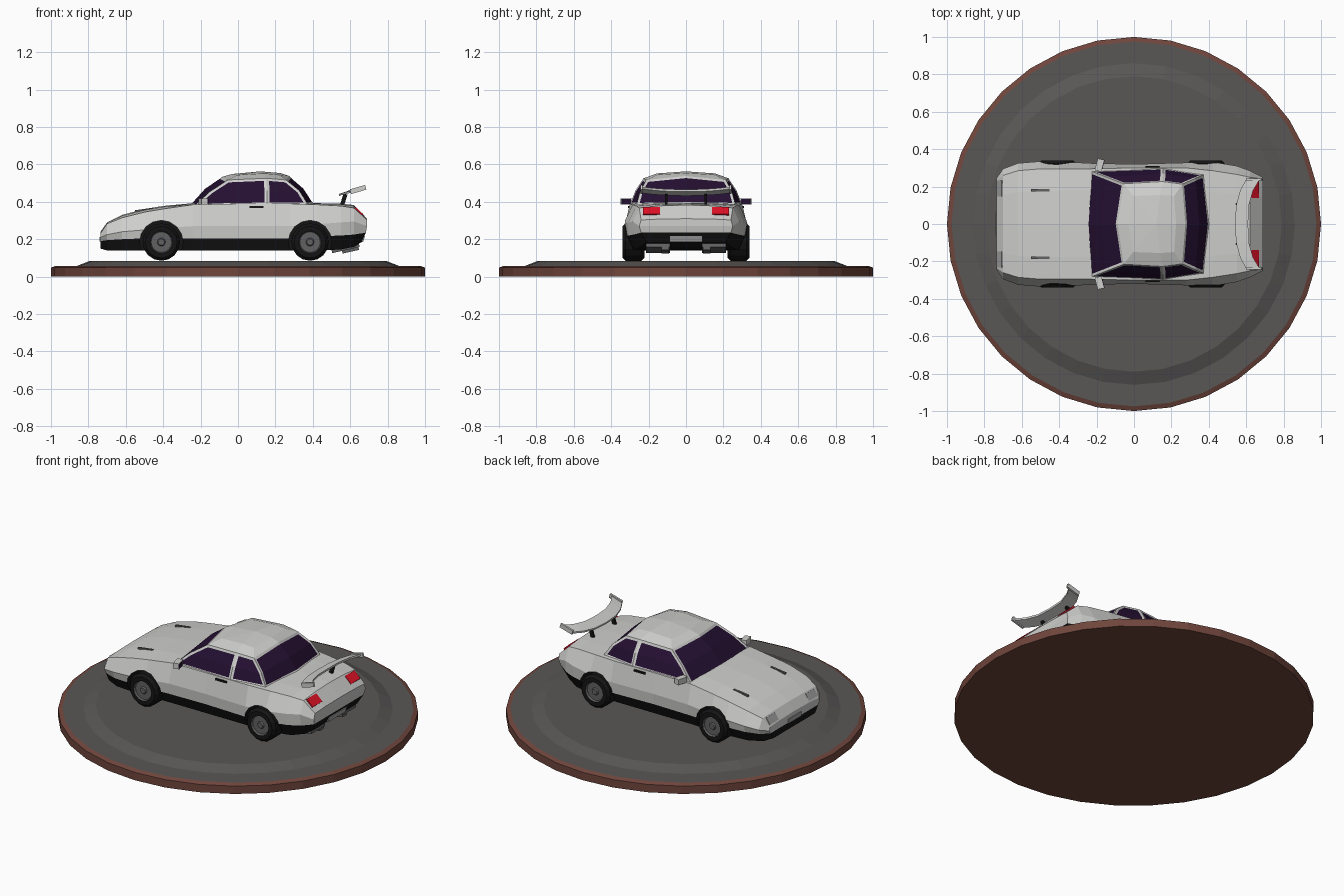
import bpy, bmesh, math
from mathutils import Matrix, Vector

if "Cube" in bpy.data.objects:
    bpy.data.objects.remove(bpy.data.objects["Cube"])


def mat(name, r, g, b):
    m = bpy.data.materials.new(name)
    m.diffuse_color = (r, g, b, 1)
    m.use_nodes = True
    m.node_tree.nodes["Principled BSDF"].inputs["Base Color"].default_value = m.diffuse_color
    return m


WHITE = mat("body_white", .62, .62, .61)
GLASS = mat("dark_purple_glass", .018, .005, .032)
BLACK = mat("trim_black", .007, .007, .007)
RED = mat("light_red", .75, .006, .02)
GREY = mat("stand_grey", .1, .095, .092)
BROWN = mat("stand_brown", .16, .06, .045)
HUB = mat("hub_grey", .12, .12, .12)
PALE = mat("lens_grey", .38, .38, .38)


def build(name, verts, faces, mats, idx=None):
    bm = bmesh.new()
    vs = [bm.verts.new(v) for v in verts]
    for k, f in enumerate(faces):
        face = bm.faces.new([vs[i] for i in f])
        face.material_index = idx[k] if idx else 0
    bmesh.ops.remove_doubles(bm, verts=bm.verts, dist=1e-5)
    bmesh.ops.recalc_face_normals(bm, faces=bm.faces)
    return finish(name, bm, mats)


def finish(name, bm, mats):
    me = bpy.data.meshes.new(name)
    bm.to_mesh(me)
    bm.free()
    for m in mats:
        me.materials.append(m)
    ob = bpy.data.objects.new(name, me)
    bpy.context.collection.objects.link(ob)
    return ob


def lathe(name, prof, n, mats, idx):
    verts = [(r * math.sin(2 * math.pi * k / n), r * math.cos(2 * math.pi * k / n), h)
             for k in range(n) for r, h in prof]
    p = len(prof)
    faces, mi = [], []
    for k in range(n):
        a, b = k * p, ((k + 1) % n) * p
        for i in range(p - 1):
            q = [a + i, a + i + 1, b + i + 1, b + i]
            if prof[i][0] == 0:
                q = [a, a + 1, b + 1]
            elif prof[i + 1][0] == 0:
                q = [a + i, a + i + 1, b + i]
            faces.append(q)
            mi.append(idx[i])
    # merge the pole points before the faces are made
    first = {}
    remap = [first.setdefault(tuple(round(c, 6) + 0.0 for c in v), i) for i, v in enumerate(verts)]
    return build(name, verts, [[remap[i] for i in f] for f in faces], mats, mi)


def box(name, c, s, m, pitch=0, yaw=0):
    bm = bmesh.new()
    bmesh.ops.create_cube(bm, size=1)
    M = (Matrix.Translation(c) @ Matrix.Rotation(yaw, 4, 'Z') @ Matrix.Rotation(pitch, 4, 'Y')
         @ Matrix.Diagonal((*s, 1)))
    bmesh.ops.transform(bm, matrix=M, verts=bm.verts)
    return finish(name, bm, [m])


def pair(name, c, s, m, pitch=0, yaw=0):
    for side, tag in ((1, "left"), (-1, "right")):
        box(f"{name}_{tag}", (c[0], c[1] * side, c[2]), s, m, pitch, yaw * side)


# display stand
lathe("round_stand", [(0, 0), (1, 0), (1, .048), (.975, .058), (.86, .058), (.79, .085), (0, .085)],
      32, [BROWN, GREY], [0, 0, 0, 1, 1, 1])

# lower body: x, bottom z/y, sill z/y, widest z/y, shoulder z/y, centre z
stations = [
    (-.735, .15, .20, .19, .23, .21, .245, .23, .235, .24),
    (-.70, .14, .25, .195, .28, .225, .295, .283, .26, .29),
    (-.62, .14, .29, .20, .315, .24, .325, .315, .285, .33),
    (-.50, .14, .30, .205, .33, .25, .335, .345, .295, .362),
    (-.40, .14, .30, .205, .33, .26, .335, .362, .295, .378),
    (-.24, .14, .295, .205, .32, .27, .325, .385, .295, .393),
    (.00, .14, .295, .205, .315, .27, .32, .39, .30, .40),
    (.28, .14, .295, .205, .325, .27, .328, .39, .30, .40),
    (.42, .14, .295, .215, .33, .28, .332, .385, .285, .393),
    (.55, .145, .27, .22, .305, .29, .31, .378, .265, .39),
    (.62, .16, .24, .225, .28, .295, .285, .367, .25, .383),
    (.69, .185, .21, .235, .24, .27, .25, .303, .24, .31)]
verts, faces, idx = [], [], []
for s, (x, zb, yb, zs, ys, zw, yw, zh, yh, zc) in enumerate(stations):
    half = [(0, zb), (yb, zb), (ys, zs), (yw, zw), (yh, zh), (yh * .6, zc - .3 * (zc - zh)), (0, zc)]
    ring = half + [(-y, z) for y, z in half[5:0:-1]]
    for y, z in ring:
        tuck = max(0, .25 - z) * .45 if s == len(stations) - 1 else 0
        verts.append((x - tuck, y, z))
for s in range(len(stations) - 1):
    for i in range(12):
        j = (i + 1) % 12
        faces.append((s * 12 + i, s * 12 + j, s * 12 + 12 + j, s * 12 + 12 + i))
        idx.append(1 if i in (0, 1, 10, 11) else 0)
for o in (0, (len(stations) - 1) * 12):
    for f in ((0, 1, 2, 10, 11), (2, 3, 9, 10), (3, 4, 8, 9), (4, 5, 6, 7, 8)):
        faces.append([o + i for i in f])
        idx.append(1 if f[0] == 0 else 0)
body = build("car_body", verts, faces, [WHITE, BLACK], idx)

# wheels and the arches cut for them
for wx, end in ((-.41, "front"), (.385, "rear")):
    for side, tag in ((1, "left"), (-1, "right")):
        turn = Matrix.Rotation(-side * math.pi / 2, 4, 'X')
        cut = lathe("arch_cutter", [(0, -.1), (.116, -.1), (.116, .1), (0, .1)], 16, [BLACK], [0] * 3)
        cut.data.transform(Matrix.Translation((wx, side * .305, .185)) @ turn)
        cut.hide_render = True
        mod = body.modifiers.new("arch", 'BOOLEAN')
        mod.operation, mod.solver, mod.object = 'DIFFERENCE', 'EXACT', cut
        mod.material_mode = 'TRANSFER'
        bpy.context.view_layer.objects.active = body
        bpy.ops.object.modifier_apply(modifier=mod.name)
        bpy.data.objects.remove(cut)
        wheel = lathe(f"{end}_wheel_{tag}",
                      [(0, -.06), (.085, -.06), (.1, -.045), (.1, .04), (.085, .057), (.06, .057),
                       (.055, .045), (.022, .045), (.017, .053), (0, .053)],
                      16, [BLACK, HUB], [0, 0, 0, 0, 0, 1, 1, 1, 1])
        wheel.data.transform(Matrix.Translation((wx, side * .283, .185)) @ turn)

# cabin: rings from belt line to roof, each from front centre to rear centre
levels = [
    [(-.255, 0, .388), (-.235, .285, .378), (.155, .30, .385), (.375, .265, .384), (.405, 0, .39)],
    [(-.178, 0, .472), (-.15, .252, .455), (.155, .27, .46), (.328, .244, .46), (.352, 0, .472)],
    [(-.088, 0, .533), (-.055, .215, .517), (.152, .227, .526), (.258, .213, .517), (.275, 0, .538)],
    [(-.03, 0, .549), (-.005, .15, .543), (.14, .155, .552), (.215, .15, .545), (.225, 0, .554)]]
bm = bmesh.new()
rings = [[bm.verts.new(p) for p in h + [(x, -y, z) for x, y, z in h[3:0:-1]]] for h in levels]
panel = {}
for l in range(3):
    for j in range(8):
        k = (j + 1) % 8
        panel[l, j] = bm.faces.new((rings[l][j], rings[l][k], rings[l + 1][k], rings[l + 1][j]))
top = bm.verts.new((.12, 0, .563))
for j in range(8):
    bm.faces.new((rings[3][j], rings[3][(j + 1) % 8], top))
bmesh.ops.recalc_face_normals(bm, faces=bm.faces)
if top.link_faces[0].normal.z < 0:
    bmesh.ops.reverse_faces(bm, faces=bm.faces)
# windows: windscreen, door glass, quarter glass, rear screen
for cols in ((0, 7), (1,), (6,), (2,), (5,), (3, 4)):
    fs = [panel[l, j] for l in (0, 1) for j in cols]
    bmesh.ops.inset_region(bm, faces=fs, thickness=.014, depth=-.003, use_boundary=True, use_even_offset=True)
    for f in fs:
        f.material_index = 1
finish("cabin", bm, [WHITE, GLASS])

# rear wing: curved blade with upswept tips
blade = [(0, .54, .61, .432), (.1, .546, .614, .434), (.18, .568, .637, .44), (.235, .598, .67, .447)]
blade = [(-y, a, b, z) for y, a, b, z in blade[:0:-1]] + blade
verts, faces = [], []
for y, a, b, z in blade:
    verts += [(a, y, z), (b, y, z + .022), (b, y, z + .034), (a, y, z + .01)]
for s in range(len(blade) - 1):
    faces += [(s * 4 + i, s * 4 + (i + 1) % 4, s * 4 + 4 + (i + 1) % 4, s * 4 + 4 + i) for i in range(4)]
faces += [(0, 1, 2, 3), tuple(len(verts) - 4 + i for i in range(4))]
build("rear_wing", verts, faces, [WHITE])
pair("wing_end_plate", (.642, .238, .466), (.085, .012, .026), WHITE, -.28)
pair("wing_support", (.565, .105, .41), (.022, .012, .065), BLACK, .3)

# lights, number plates, rear underside
pair("tail_light", (.646, .185, .35), (.056, .092, .009), RED, math.radians(43))
pair("head_light", (-.716, .19, .259), (.045, .085, .009), PALE, math.radians(-58))
box("rear_plate", (.668, 0, .202), (.012, .17, .034), PALE, .3)
box("front_plate", (-.736, 0, .2), (.008, .12, .026), PALE)
pair("exhaust_fin", (.575, .15, .152), (.15, .13, .02), HUB, -.22)
pair("exhaust_pipe", (.60, .11, .148), (.09, .04, .03), HUB, -.22)

# mirrors, door handles, bonnet vents
pair("mirror_shell", (-.185, .315, .402), (.035, .065, .034), WHITE, 0, -.25)
pair("mirror_glass", (-.166, .319, .402), (.006, .05, .026), GLASS, 0, -.25)
pair("door_handle", (.10, .304, .372), (.075, .012, .012), BLACK)
pair("bonnet_vent", (-.50, .18, .357), (.10, .012, .01), HUB, -.13)
